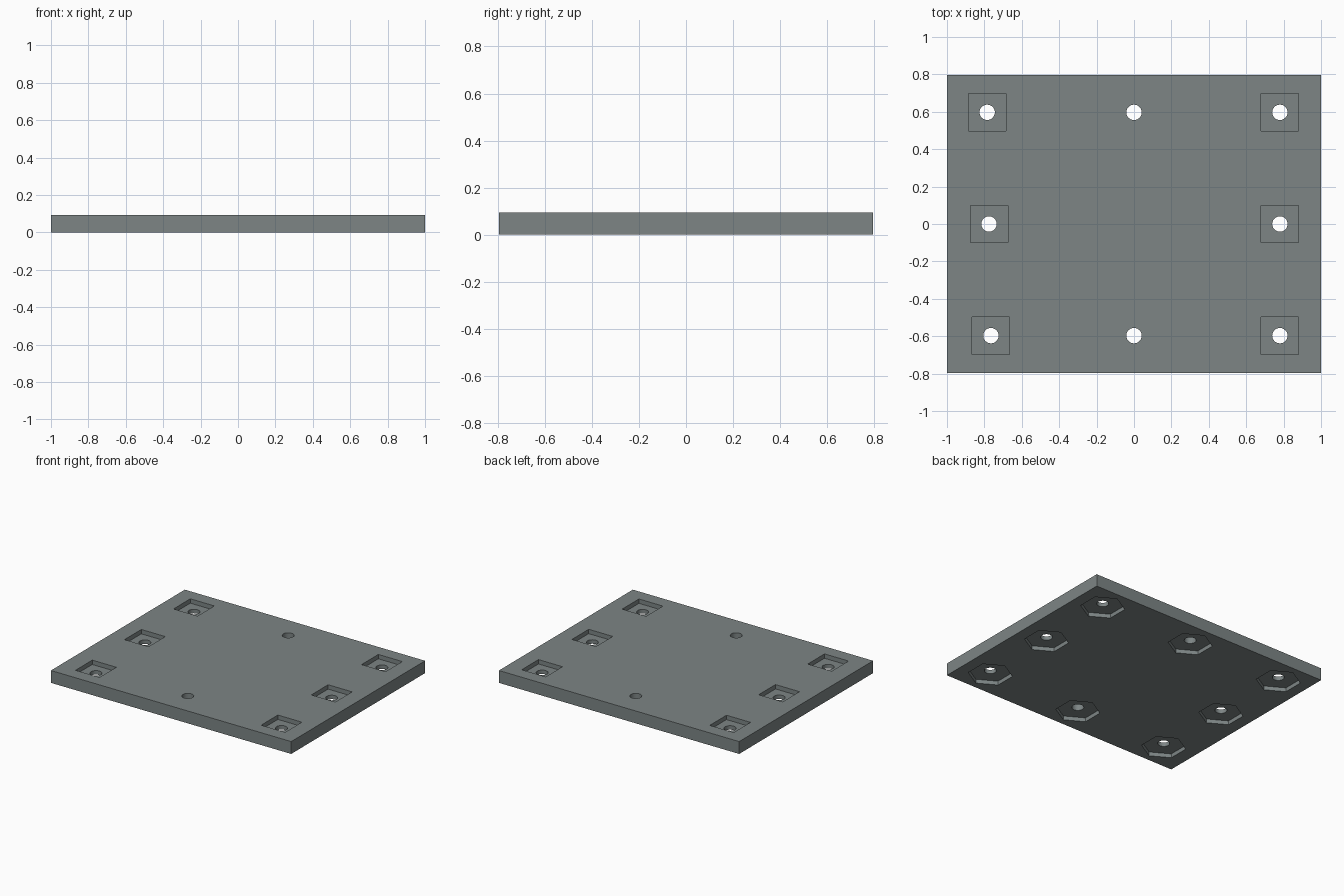
import bpy
import math

if "Cube" in bpy.data.objects:
    bpy.data.objects.remove(bpy.data.objects["Cube"])

W, D, H = 2.0, 1.592, 0.093          # plate size
HOLE_R, SQUARE, HEX_R = 0.041, 0.2, 0.153
SQUARE_DEPTH, HEX_DEPTH = 0.033, 0.03
ROW = 0.597

grey = bpy.data.materials.new("slate grey")
grey.diffuse_color = (0.205, 0.235, 0.235, 1)
grey.use_nodes = True
grey.node_tree.nodes["Principled BSDF"].inputs["Base Color"].default_value = grey.diffuse_color


def prism(name, x, y, z0, z1, sides, radius, turn=0.0):
    """Upright prism from z0 to z1."""
    bpy.ops.mesh.primitive_cylinder_add(
        vertices=sides, radius=radius, depth=z1 - z0,
        location=(x, y, (z0 + z1) / 2), rotation=(0, 0, turn))
    ob = bpy.context.object
    ob.name = name
    ob.data.materials.append(grey)
    return ob


def cut(target, cutter):
    """Subtract the cutter from the target, then remove it."""
    bpy.context.view_layer.objects.active = target
    mod = target.modifiers.new("cut", 'BOOLEAN')
    mod.operation = 'DIFFERENCE'
    mod.solver = 'EXACT'
    mod.object = cutter
    bpy.ops.object.modifier_apply(modifier=mod.name)
    bpy.data.objects.remove(cutter, do_unlink=True)


# Base plate
bpy.ops.mesh.primitive_cube_add(size=1, location=(0, 0, H / 2))
plate = bpy.context.object
plate.name = "mounting_plate"
plate.scale = (W, D, H)
bpy.ops.object.transform_apply(location=True, rotation=True, scale=True)
plate.data.materials.append(grey)

# Mounting points: x, y, has a square pocket on top
points = [(-0.785, ROW, True), (-0.775, 0, True), (-0.765, -ROW, True),
          (0.78, ROW, True), (0.78, 0, True), (0.78, -ROW, True),
          (0, ROW, False), (0, -ROW, False)]

for x, y, pocket in points:
    # Hexagonal nut recess underneath, corners along y
    cut(plate, prism("nut_recess", x, y, -0.05, HEX_DEPTH, 6, HEX_R))
    # Square pocket on top
    if pocket:
        cut(plate, prism("square_pocket", x, y, H - SQUARE_DEPTH, H + 0.05,
                         4, SQUARE / math.sqrt(2), math.pi / 4))
    # Round bolt hole right through
    cut(plate, prism("bolt_hole", x, y, -0.05, H + 0.05, 40, HOLE_R))

# Smooth the hole walls, keep the edges sharp
bpy.ops.object.select_all(action='DESELECT')
plate.select_set(True)
bpy.context.view_layer.objects.active = plate
bpy.ops.object.shade_smooth_by_angle(angle=math.radians(30))
